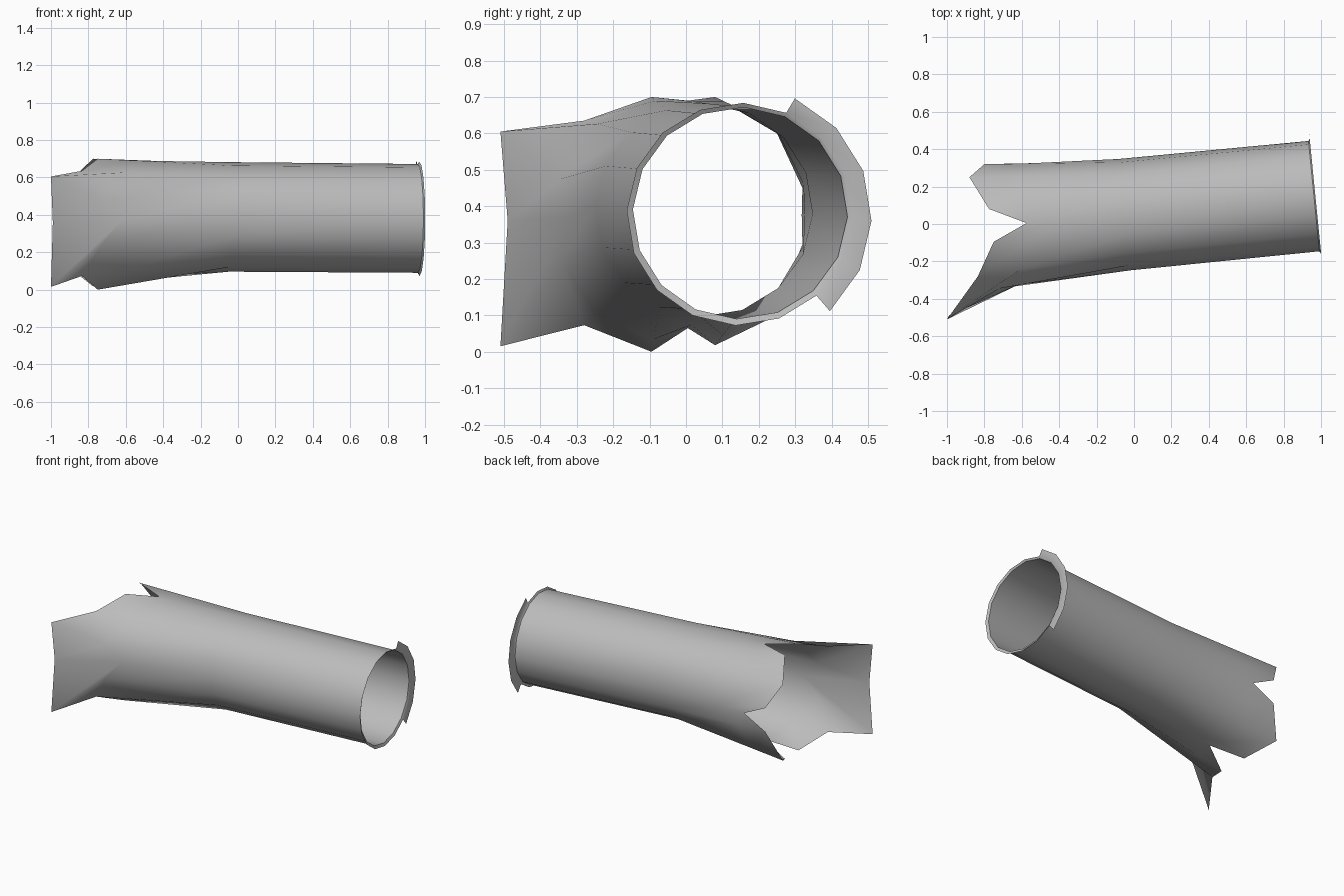
import bpy, bmesh
from math import sin, cos, pi, radians

if "Cube" in bpy.data.objects:
    bpy.data.objects.remove(bpy.data.objects["Cube"])

SIDES = 16
TURN = radians(-2)

# Single matte grey
grey = bpy.data.materials.new("plain_grey")
grey.use_nodes = True
colour = (0.5, 0.5, 0.5, 1)
grey.diffuse_color = colour
grey.node_tree.nodes["Principled BSDF"].inputs["Base Color"].default_value = colour

bm = bmesh.new()


def ring(x, y, z, ry, rz, steps=range(SIDES)):
    """Slanted ring of points around the tube, from the back and going up."""
    points = []
    for i in steps:
        a = 2 * pi * i / SIDES + TURN
        dy = ry * cos(a)
        points.append(bm.verts.new((x - 0.1 * dy, y + dy, z + rz * sin(a))))
    return points


def bridge(a, b, closed=True):
    n = len(a)
    for i in range(n if closed else n - 1):
        j = (i + 1) % n
        bm.faces.new((a[i], a[j], b[j], b[i]))


# Tube wall, slightly bent, with a small flared lip
lip = ring(0.97, 0.147, 0.378, 0.31, 0.306)
end = ring(0.962, 0.149, 0.381, 0.295, 0.291)
middle = ring(-0.05, 0.05, 0.389, 0.298, 0.293)
bridge(lip, end)
bridge(end, middle)

# Partial flange on the back of the lip
arc = range(-2, 4)
flange = ring(0.97, 0.15, 0.372, 0.36, 0.356, arc)
bridge(flange, [lip[i] for i in arc], closed=False)

# Torn petals: x, y, upper z, lower z, from the back round to the front
tips = [
    (-0.645, 0.318, 0.375, 0.375),
    (-0.80, 0.32, 0.45, 0.295),
    (-0.88, 0.25, 0.60, 0.10),
    (-0.775, 0.08, 0.70, 0.018),
    (-0.575, 0.005, 0.69, 0.065),
    (-0.75, -0.095, 0.70, 0.0),
    (-0.835, -0.28, 0.635, 0.073),
    (-1.0, -0.51, 0.605, 0.015),
    (-0.99, -0.49, 0.36, 0.36),
]
# Where the front petal starts to flare outwards
flare = {7: (-0.72, -0.345, 0.475), 8: (-0.62, -0.325, 0.37), 9: (-0.72, -0.345, 0.25)}
split, edge = [], []
for i in range(SIDES):
    x, y, top, bottom = tips[min(i, SIDES - i)]
    tip = bm.verts.new((x, y, top if i <= SIDES // 2 else bottom))
    edge.append(tip)
    split.append(bm.verts.new(flare.get(i, middle[i].co.lerp(tip.co, 0.72))))
bridge(middle, split)
bridge(split, edge)

bmesh.ops.recalc_face_normals(bm, faces=bm.faces)
if sum(f.normal.z * (f.calc_center_median().z - 0.38) for f in bm.faces) < 0:
    bmesh.ops.reverse_faces(bm, faces=bm.faces)

mesh = bpy.data.meshes.new("torn_tube")
bm.to_mesh(mesh)
bm.free()
mesh.materials.append(grey)
tube = bpy.data.objects.new("torn_tube", mesh)
bpy.context.collection.objects.link(tube)

# Smooth wall
bpy.ops.object.select_all(action='DESELECT')
tube.select_set(True)
bpy.context.view_layer.objects.active = tube
bpy.ops.object.shade_smooth_by_angle(angle=radians(50))
